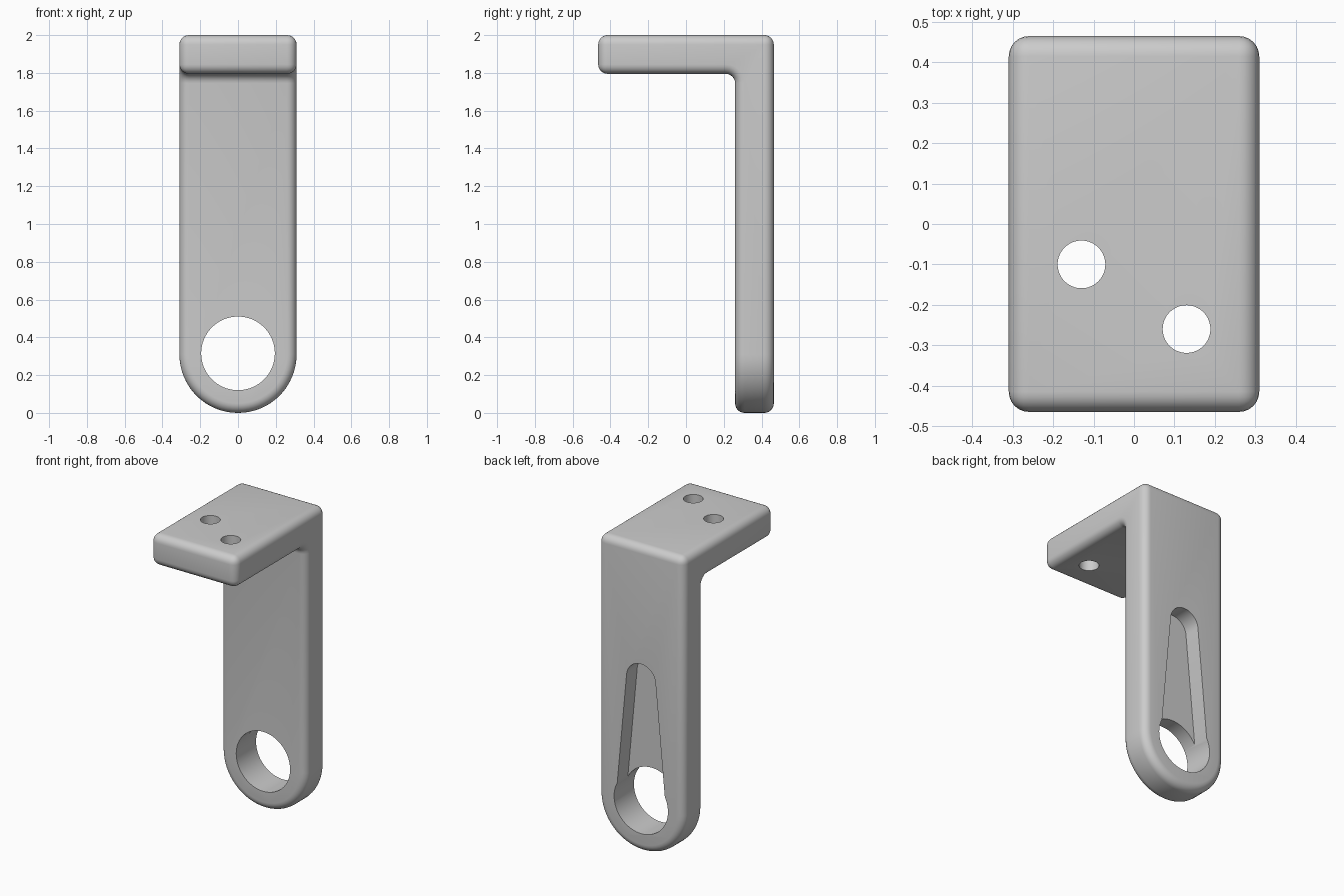
import bpy, bmesh, math
from mathutils import Matrix

cube = bpy.data.objects.get("Cube")
if cube:
    bpy.data.objects.remove(cube, do_unlink=True)

W, D, H, T = 0.31, 0.465, 2.0, 0.205   # half width, half depth, height, thickness
ROUND = 0.05                           # edge rounding
EYE_Z, EYE_R = 0.315, 0.195            # large eye in the plate

grey = bpy.data.materials.new("plain grey")
grey.use_nodes = True
grey.diffuse_color = (0.6, 0.6, 0.6, 1)
grey.node_tree.nodes["Principled BSDF"].inputs["Base Color"].default_value = (0.6, 0.6, 0.6, 1)


def make_object(name, bm):
    bmesh.ops.recalc_face_normals(bm, faces=bm.faces)
    mesh = bpy.data.meshes.new(name)
    bm.to_mesh(mesh)
    bm.free()
    mesh.materials.append(grey)
    obj = bpy.data.objects.new(name, mesh)
    bpy.context.collection.objects.link(obj)
    return obj


def extrude_outline(bm, points, offset):
    face = bm.faces.new([bm.verts.new(p) for p in points])
    new = bmesh.ops.extrude_face_region(bm, geom=[face])["geom"]
    bmesh.ops.translate(bm, vec=offset, verts=[v for v in new if isinstance(v, bmesh.types.BMVert)])


def round_edges(bm, test, radius, segments):
    edges = [e for e in bm.edges if all(test(v.co) for v in e.verts)]
    bmesh.ops.bevel(bm, geom=edges, offset=radius, segments=segments, profile=0.5, affect='EDGES')


def cylinder_cutter(name, location, radius, axis_y=False):
    bm = bmesh.new()
    turn = Matrix.Rotation(math.pi / 2 if axis_y else 0, 4, 'X')
    bmesh.ops.create_cone(bm, cap_ends=True, segments=64, radius1=radius, radius2=radius,
                          depth=0.6, matrix=Matrix.Translation(location) @ turn)
    return make_object(name, bm)


def arc(z, radius, start, end, y, steps=24):
    angles = [start + (end - start) * i / steps for i in range(steps + 1)]
    return [(radius * math.cos(a), y, z + radius * math.sin(a)) for a in angles]


# L-shaped body
bm = bmesh.new()
profile = [(D, 0), (D, H), (-D, H), (-D, H - T), (D - T, H - T), (D - T, 0)]
extrude_outline(bm, [(-W, y, z) for y, z in profile], (2 * W, 0, 0))

# inner fillet and semicircular lower end
round_edges(bm, lambda c: abs(c.y - D + T) < 1e-4 and abs(c.z - H + T) < 1e-4, ROUND, 6)
for side in (-W, W):
    round_edges(bm, lambda c: abs(c.x - side) < 1e-4 and c.z < 1e-4, W - 0.001, 16)
bmesh.ops.remove_doubles(bm, verts=bm.verts, dist=0.004)
bracket = make_object("bracket", bm)

# soft outer edges
bevel = bracket.modifiers.new("soft edges", 'BEVEL')
bevel.width = ROUND
bevel.segments = 6
bevel.limit_method = 'ANGLE'
bevel.angle_limit = math.radians(40)
bevel.use_clamp_overlap = False

# tapered pocket in the back, running up from the eye
top_z, top_r, low_r, depth = 1.125, 0.105, 0.18, 0.11
tilt = math.asin((low_r - top_r) / (top_z - EYE_Z))
bm = bmesh.new()
outline = (arc(top_z, top_r, tilt, math.pi - tilt, D - depth)
           + arc(EYE_Z, low_r, math.pi - tilt, math.tau + tilt, D - depth))
extrude_outline(bm, outline, (0, depth + 0.1, 0))

cutters = [
    make_object("pocket_cutter", bm),
    cylinder_cutter("eye_cutter", (0, D - T / 2, EYE_Z), EYE_R, axis_y=True),
    cylinder_cutter("screw_hole_cutter_right", (-0.13, -0.10, H - T / 2), 0.059),
    cylinder_cutter("screw_hole_cutter_left", (0.13, -0.26, H - T / 2), 0.059),
]
for cutter in cutters:
    cutter.hide_render = True
    cut = bracket.modifiers.new(cutter.name, 'BOOLEAN')
    cut.operation = 'DIFFERENCE'
    cut.solver = 'EXACT'
    cut.object = cutter

# apply the cuts, then shade
bpy.ops.object.select_all(action='DESELECT')
bracket.select_set(True)
bpy.context.view_layer.objects.active = bracket
for name in [m.name for m in bracket.modifiers]:
    bpy.ops.object.modifier_apply(modifier=name)
for cutter in cutters:
    bpy.data.objects.remove(cutter, do_unlink=True)
bpy.ops.object.shade_smooth_by_angle(angle=math.radians(30))
